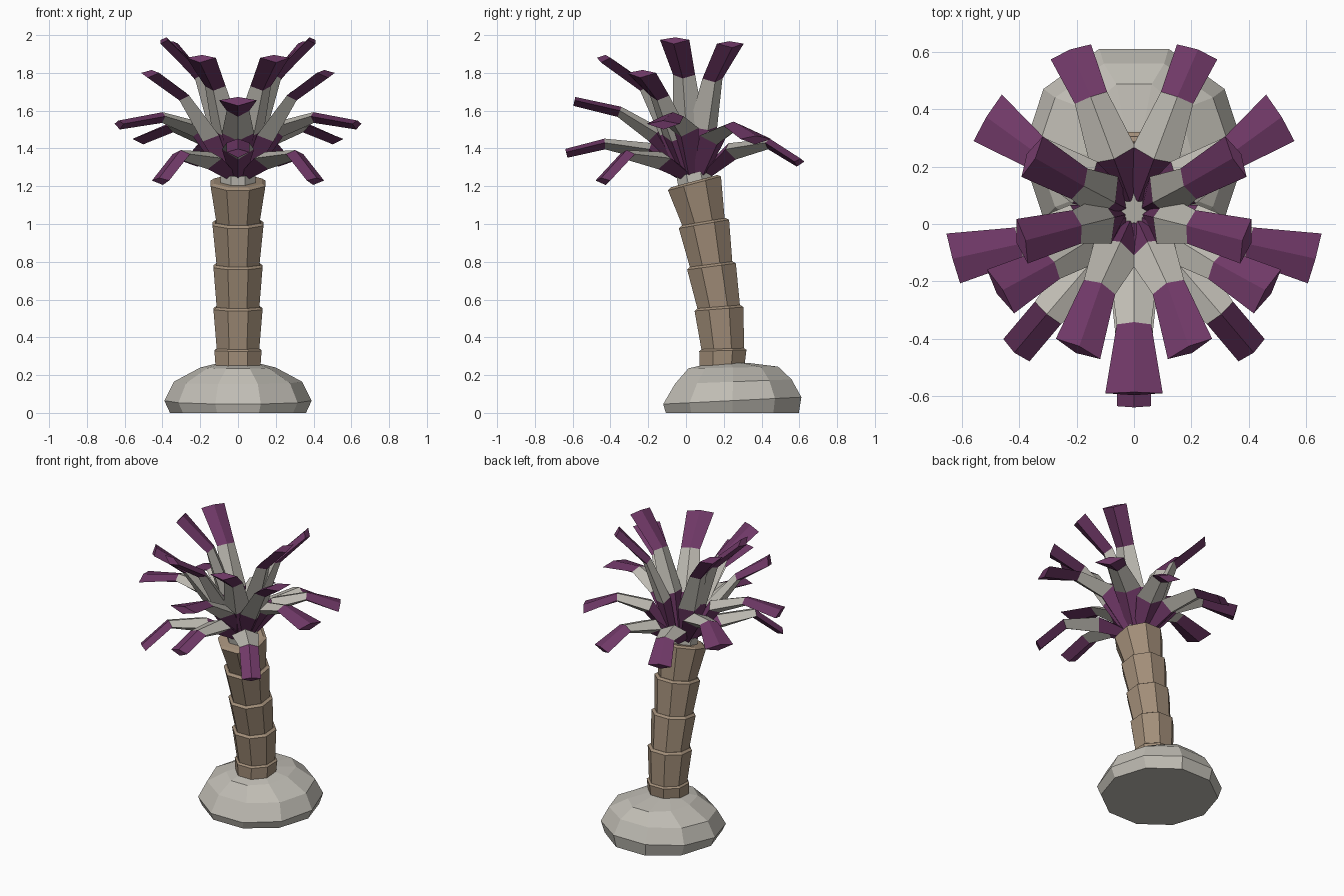
import bpy, bmesh, math
from mathutils import Vector, Matrix

if "Cube" in bpy.data.objects:
    bpy.data.objects.remove(bpy.data.objects["Cube"], do_unlink=True)


def material(name, colour):
    m = bpy.data.materials.new(name)
    m.use_nodes = True
    m.diffuse_color = (*colour, 1)
    m.node_tree.nodes["Principled BSDF"].inputs["Base Color"].default_value = (*colour, 1)
    return m


STONE = material("pale grey", (0.53, 0.51, 0.46))
BARK = material("tan bark", (0.36, 0.27, 0.19))
LEAF = material("deep purple", (0.16, 0.04, 0.135))


def loft(name, rings, materials, slots=None):
    """Skin a list of point rings, cap both ends; slots gives a material per band."""
    bm = bmesh.new()
    loops = [[bm.verts.new(p) for p in ring] for ring in rings]
    n = len(loops[0])
    slots = slots or [0] * (len(loops) - 1)
    for a, b, slot in zip(loops, loops[1:], slots):
        for i in range(n):
            j = (i + 1) % n
            bm.faces.new((a[i], a[j], b[j], b[i])).material_index = slot
    bm.faces.new(loops[0][::-1]).material_index = slots[0]
    bm.faces.new(loops[-1]).material_index = slots[-1]
    bmesh.ops.recalc_face_normals(bm, faces=bm.faces)
    mesh = bpy.data.meshes.new(name)
    bm.to_mesh(mesh)
    bm.free()
    for m in materials:
        mesh.materials.append(m)
    obj = bpy.data.objects.new(name, mesh)
    bpy.context.collection.objects.link(obj)
    return obj


def polygon(centre, rx, ry, sides, turn=0.0, tilt=0.0):
    """Ring around a centre, tilted about the x axis."""
    rot = Matrix.Rotation(tilt, 3, "X")
    angles = [turn + math.tau * i / sides for i in range(sides)]
    return [Vector(centre) + rot @ Vector((rx * math.cos(a), ry * math.sin(a), 0))
            for a in angles]


# Rock: stacked ten-sided rings, low at the front and high at the back
rock = []
for z, y, rx, ry, tilt in [(0, .245, .36, .37, 0), (.065, .245, .39, .385, .05),
                           (.165, .25, .34, .325, .04), (.24, .25, .2, .25, .02),
                           (.265, .23, .1, .1, 0)]:
    rock.append(polygon((0, y, z), rx, ry, 10, 0, tilt))
loft("rock_base", rock, [STONE])

# Trunk: leaning flared segments, each seated in the one below
EIGHTH = math.pi / 8
joints = [(.19, .235, .12, 0), (.195, .33, .125, .03), (.175, .55, .13, .08),
          (.135, .775, .13, .13), (.095, 1.0, .135, .17), (.045, 1.215, .145, .26)]
for k, (low, high) in enumerate(zip(joints, joints[1:])):
    rings = []
    foot = .118 if k == 0 else .112
    for (y, z, r, tilt), flat in ((low, foot), (high, high[2])):
        r = flat / math.cos(EIGHTH)
        rings.append(polygon((0, y, z), r, r, 8, EIGHTH, tilt))
    y, z, r, tilt = high
    rings.append(polygon((0, y - .002, z + .012), r * .95, r * .95, 8, EIGHTH, tilt))
    loft(f"trunk_segment_{k + 1}", rings, [BARK])

# Crown core: grey plug between trunk and fronds
loft("crown_core", [polygon((0, .06, 1.16), .1, .1, 8, EIGHTH, .26),
                    polygon((0, .04, 1.27), .1, .1, 8, EIGHTH, .2)], [STONE])

HEART = Vector((0, .04, 1.26))
UP = Vector((0, 0, 1))


def frond(name, bend, tip, lift, tip_width):
    """Four-sided ridged frond: purple root, grey middle, purple tip."""
    bend, tip = Vector(bend), Vector(tip)
    out = ((bend - HEART) * Vector((1, 1, 0))).normalized()
    side = UP.cross(out)
    root = HEART + out * .06
    joint = HEART.lerp(bend, .5)
    joint.z = HEART.z + (bend.z - HEART.z) * lift
    path = [root, joint, bend, tip]
    sizes = [(.045, .03, .03), (.085, .035, .06), (.06, .022, .035), (tip_width, .018, .03)]
    rings = []
    for i, (p, (half, ridge, keel)) in enumerate(zip(path, sizes)):
        along = (path[min(i + 1, 3)] - path[max(i - 1, 0)]).normalized()
        normal = along.cross(side).normalized()
        rings.append([p - side * half, p + normal * ridge,
                      p + side * half, p - normal * keel])
    loft(name, rings, [LEAF, STONE], [0, 1, 0])


# Fronds: bend point, tip point, joint lift, tip half width
LOWER, UPPER = .8, .5
pairs = {
    "back_low": ((.15, .44, 1.43), (.22, .60, 1.33), LOWER, .075),
    "back_side_low": ((.345, .25, 1.52), (.51, .37, 1.45), LOWER, .095),
    "side_low": ((.40, -.07, 1.57), (.63, -.12, 1.53), LOWER, .09),
    "front_side_low": ((.30, -.31, 1.37), (.41, -.44, 1.23), LOWER, .06),
    "back_high": ((.19, .14, 1.77), (.355, .235, 1.955), UPPER, .08),
    "side_high": ((.20, -.01, 1.79), (.39, -.06, 1.975), UPPER, .08),
    "front_side_high": ((.29, -.14, 1.68), (.465, -.235, 1.80), UPPER, .09),
    "front_high": ((.12, -.22, 1.73), (.195, -.435, 1.88), UPPER, .085),
}
for name, (bend, tip, lift, width) in pairs.items():
    for label, s in (("left", 1), ("right", -1)):
        frond(f"{name}_frond_{label}", (s * bend[0], *bend[1:]),
              (s * tip[0], *tip[1:]), lift, width)
frond("front_middle_frond", (0, -.35, 1.60), (0, -.59, 1.655), .65, .1)
frond("front_low_frond", (0, -.43, 1.43), (0, -.635, 1.38), LOWER, .06)
